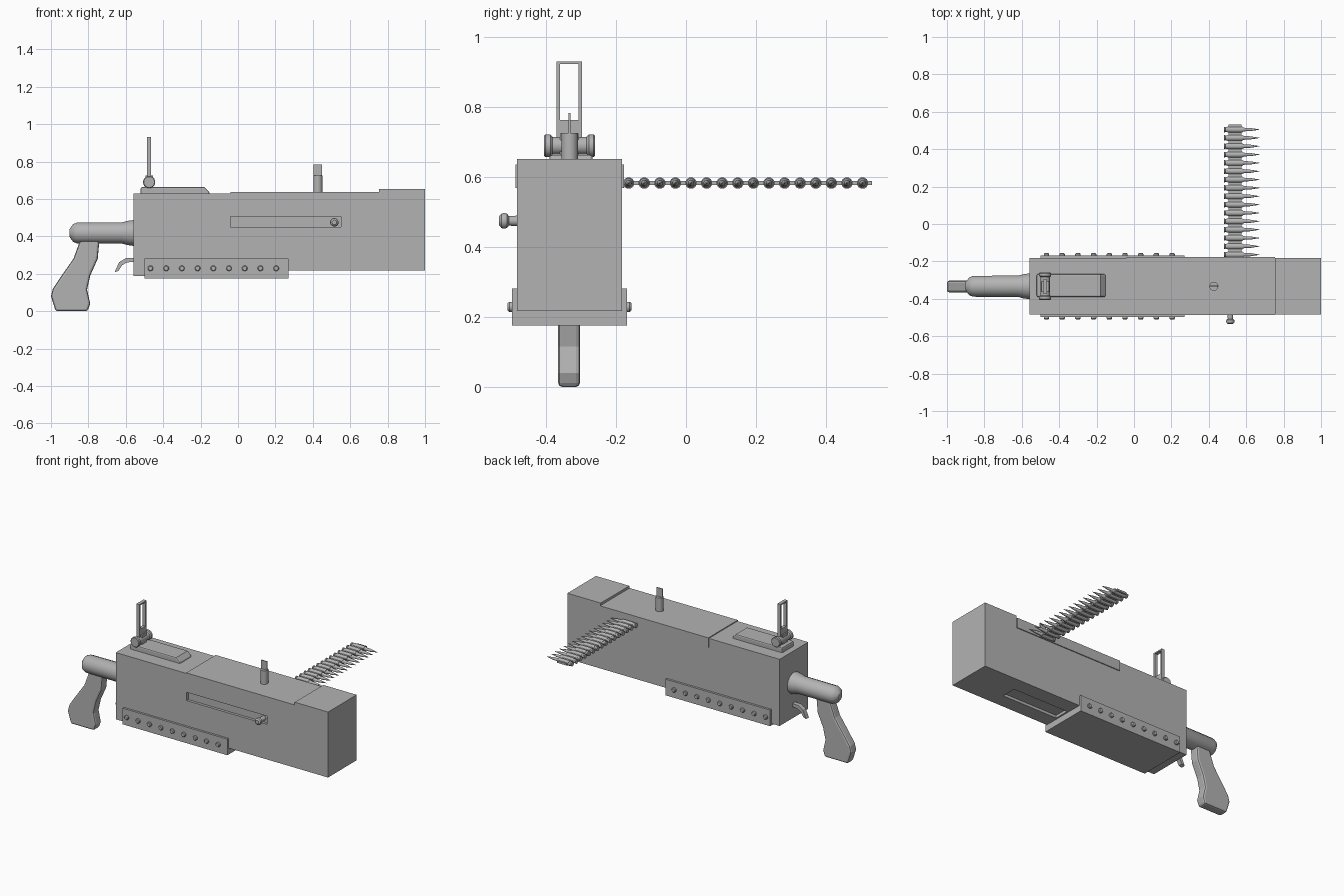
import bpy, bmesh, math
from mathutils import Vector, Matrix

if "Cube" in bpy.data.objects:
    bpy.data.objects.remove(bpy.data.objects["Cube"])

GREY = (0.45, 0.45, 0.45, 1)
steel = bpy.data.materials.new("steel grey")
steel.use_nodes = True
steel.diffuse_color = GREY
steel.node_tree.nodes["Principled BSDF"].inputs["Base Color"].default_value = GREY

MID = -0.333  # y of the receiver's centre line


def finish(name, bm, smooth=False):
    bmesh.ops.recalc_face_normals(bm, faces=bm.faces)
    mesh = bpy.data.meshes.new(name)
    bm.to_mesh(mesh)
    bm.free()
    obj = bpy.data.objects.new(name, mesh)
    bpy.context.collection.objects.link(obj)
    mesh.materials.append(steel)
    if smooth:
        bpy.ops.object.select_all(action='DESELECT')
        obj.select_set(True)
        bpy.context.view_layer.objects.active = obj
        bpy.ops.object.shade_smooth_by_angle(angle=math.radians(35))
    return obj


def prism(name, outline, y0, y1, bevel=0):
    """Extrude an (x, z) outline from y0 to y1."""
    bm = bmesh.new()
    face = bm.faces.new([bm.verts.new((x, y0, z)) for x, z in outline])
    out = bmesh.ops.extrude_face_region(bm, geom=[face])
    verts = [g for g in out["geom"] if isinstance(g, bmesh.types.BMVert)]
    bmesh.ops.translate(bm, verts=verts, vec=(0, y1 - y0, 0))
    obj = finish(name, bm)
    if bevel:
        mod = obj.modifiers.new("bevel", 'BEVEL')
        mod.width = bevel
        mod.segments = 2
        mod.limit_method = 'ANGLE'
        mod.angle_limit = math.radians(50)
    return obj


def box(name, x0, x1, y0, y1, z0, z1):
    return prism(name, [(x0, z0), (x1, z0), (x1, z1), (x0, z1)], y0, y1)


def add_lathe(bm, profile, origin, axis, segs):
    """Add a solid of revolution; profile is (distance, radius) along axis."""
    turn = Vector((0, 0, 1)).rotation_difference(Vector(axis)).to_matrix().to_4x4()
    place = Matrix.Translation(origin) @ turn
    rings = []
    for t, r in profile:
        ring = []
        for i in range(segs):
            a = 2 * math.pi * (i + 0.5) / segs
            ring.append(bm.verts.new(place @ Vector((r * math.cos(a), r * math.sin(a), t))))
        rings.append(ring)
    for a, b in zip(rings, rings[1:]):
        for i in range(segs):
            j = (i + 1) % segs
            bm.faces.new((a[i], a[j], b[j], b[i]))
    bm.faces.new(rings[0])
    bm.faces.new(rings[-1])


def lathe(name, profile, origin, axis, segs=16):
    bm = bmesh.new()
    add_lathe(bm, profile, origin, axis, segs)
    return finish(name, bm, True)


def cut(target, cutter):
    mod = target.modifiers.new("cut", 'BOOLEAN')
    mod.operation = 'DIFFERENCE'
    mod.solver = 'EXACT'
    mod.object = cutter
    cutter.hide_render = True
    cutter.hide_viewport = True


# Receiver with side slot and underside port
receiver = prism("receiver", [(-0.56, 0.187), (0.25, 0.187), (0.25, 0.217), (1, 0.217), (1, 0.652),
                              (0.755, 0.652), (0.755, 0.63), (-0.56, 0.63)], -0.483, -0.183)
cut(receiver, box("slot_cutter", -0.04, 0.55, -0.6, -0.465, 0.45, 0.505))
cut(receiver, box("port_cutter", 0.28, 0.69, -0.385, -0.285, 0.1, 0.235))
box("top_cover", -0.04, 0.755, -0.487, -0.177, 0.569, 0.636)

# Lower mounting plate and its rivets
box("lower_plate", -0.5, 0.27, -0.497, -0.169, 0.175, 0.282)
bm = bmesh.new()
for i in range(9):
    x = -0.468 + i * 0.084
    for y, d in ((-0.49, -1), (-0.176, 1)):
        add_lathe(bm, [(0, 0.015), (0.015, 0.015), (0.02, 0.011)], (x, y, 0.229), (0, d, 0), 12)
finish("rivets", bm, True)

# Grip tube, pistol grip and trigger
lathe("grip_tube", [(0, 0.07), (0.03, 0.066), (0.06, 0.058), (0.3, 0.057), (0.322, 0.048), (0.34, 0.022)],
      (-0.56, MID, 0.418), (-1, 0, 0))
prism("pistol_grip", [(-0.84, 0.39), (-0.74, 0.39), (-0.75, 0.28), (-0.79, 0.19), (-0.807, 0.115),
                      (-0.79, 0.04), (-0.805, 0), (-0.975, 0), (-1, 0.08), (-0.99, 0.12),
                      (-0.95, 0.18), (-0.88, 0.28)], -0.366, -0.303, 0.012)
prism("trigger", [(-0.55, 0.285), (-0.6, 0.283), (-0.635, 0.262), (-0.648, 0.235), (-0.66, 0.208),
                  (-0.64, 0.215), (-0.62, 0.245), (-0.595, 0.26), (-0.55, 0.265)], -0.348, -0.318)

# Rear sight: sloped base, hinge with flared knobs, open leaf
prism("rear_sight_base", [(-0.52, 0.62), (-0.15, 0.62), (-0.155, 0.638), (-0.18, 0.663), (-0.52, 0.663)],
      -0.391, -0.267, 0.008)
lathe("rear_sight_hinge", [(0, 0.029), (0.004, 0.033), (0.018, 0.033), (0.024, 0.026), (0.122, 0.026),
                           (0.128, 0.033), (0.142, 0.033), (0.146, 0.029)], (-0.475, -0.406, 0.69), (0, 1, 0))
box("rear_sight_foot", -0.495, -0.455, -0.36, -0.308, 0.65, 0.725)
leaf = box("rear_sight_leaf", -0.486, -0.464, -0.371, -0.297, 0.7, 0.931)
cut(leaf, box("leaf_cutter", -0.6, -0.4, -0.36, -0.308, 0.764, 0.923))

# Front sight post and blade
lathe("front_sight_post", [(0, 0.024), (0.1, 0.024)], (0.427, MID, 0.626), (0, 0, 1))
box("front_sight_blade", 0.405, 0.449, MID - 0.003, MID + 0.003, 0.72, 0.783)

# Charging handle
lathe("charging_handle", [(0, 0.016), (0.045, 0.014), (0.05, 0.021), (0.058, 0.023), (0.066, 0.021), (0.073, 0.012)],
      (0.515, -0.462, 0.475), (0, -1, 0))

# Ammunition belt: cartridges, link rings and connecting strips
rounds, links = bmesh.new(), bmesh.new()
for i in range(16):
    y = -0.164 + i * 0.0446
    add_lathe(rounds, [(0, 0.015), (0.007, 0.015), (0.01, 0.012), (0.014, 0.0145), (0.1, 0.0135), (0.112, 0.0095),
                       (0.14, 0.009), (0.165, 0.005), (0.19, 0.001)], (0.48, y, 0.583), (1, 0, 0), 12)
    add_lathe(links, [(0, 0.0165), (0.08, 0.0165)], (0.5, y, 0.583), (1, 0, 0), 12)
finish("cartridges", rounds, True)
finish("link_rings", links, True)
box("link_strip", 0.505, 0.575, -0.185, 0.532, 0.577, 0.589)
